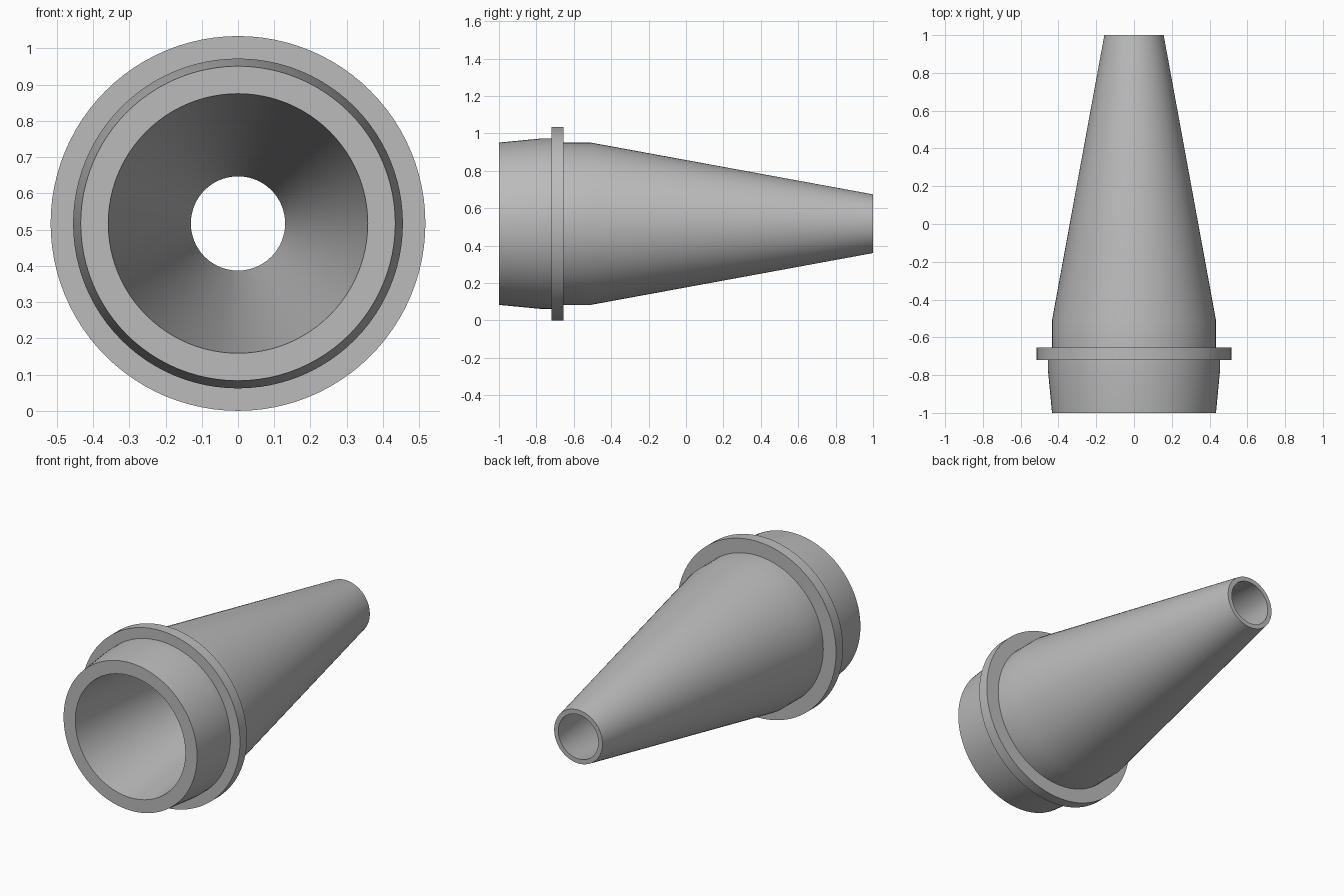
import bpy, bmesh
from math import sin, cos, pi, radians

cube = bpy.data.objects.get("Cube")
if cube:
    bpy.data.objects.remove(cube, do_unlink=True)

SEGMENTS = 96
AXIS_Z = 0.517

grey = bpy.data.materials.new("plain grey")
grey.use_nodes = True
colour = (0.5, 0.5, 0.5, 1)
grey.diffuse_color = colour
grey.node_tree.nodes["Principled BSDF"].inputs["Base Color"].default_value = colour


def lathe(name, profile):
    """Spin a closed (y, radius) profile around the long axis."""
    bm = bmesh.new()
    rings = []
    for y, r in profile:
        rings.append([bm.verts.new((r * cos(2 * pi * i / SEGMENTS), y,
                                    AXIS_Z + r * sin(2 * pi * i / SEGMENTS)))
                      for i in range(SEGMENTS)])
    for a, b in zip(rings, rings[1:] + rings[:1]):
        for i in range(SEGMENTS):
            j = (i + 1) % SEGMENTS
            bm.faces.new((a[i], a[j], b[j], b[i]))
    bmesh.ops.recalc_face_normals(bm, faces=bm.faces)
    mesh = bpy.data.meshes.new(name)
    bm.to_mesh(mesh)
    bm.free()
    mesh.materials.append(grey)
    obj = bpy.data.objects.new(name, mesh)
    bpy.context.collection.objects.link(obj)
    bpy.ops.object.select_all(action='DESELECT')
    obj.select_set(True)
    bpy.context.view_layer.objects.active = obj
    bpy.ops.object.shade_smooth_by_angle(angle=radians(30))
    return obj


# Socket, collar flange, tapered spout and conical bore in one hollow body
lathe("tapered_nozzle", [
    # socket
    (-1.0, 0.434), (-0.78, 0.455), (-0.72, 0.455),
    # collar flange
    (-0.72, 0.517), (-0.655, 0.517), (-0.655, 0.434),
    # spout
    (-0.51, 0.434), (1.0, 0.157),
    # bore
    (1.0, 0.13), (-1.0, 0.358),
])
